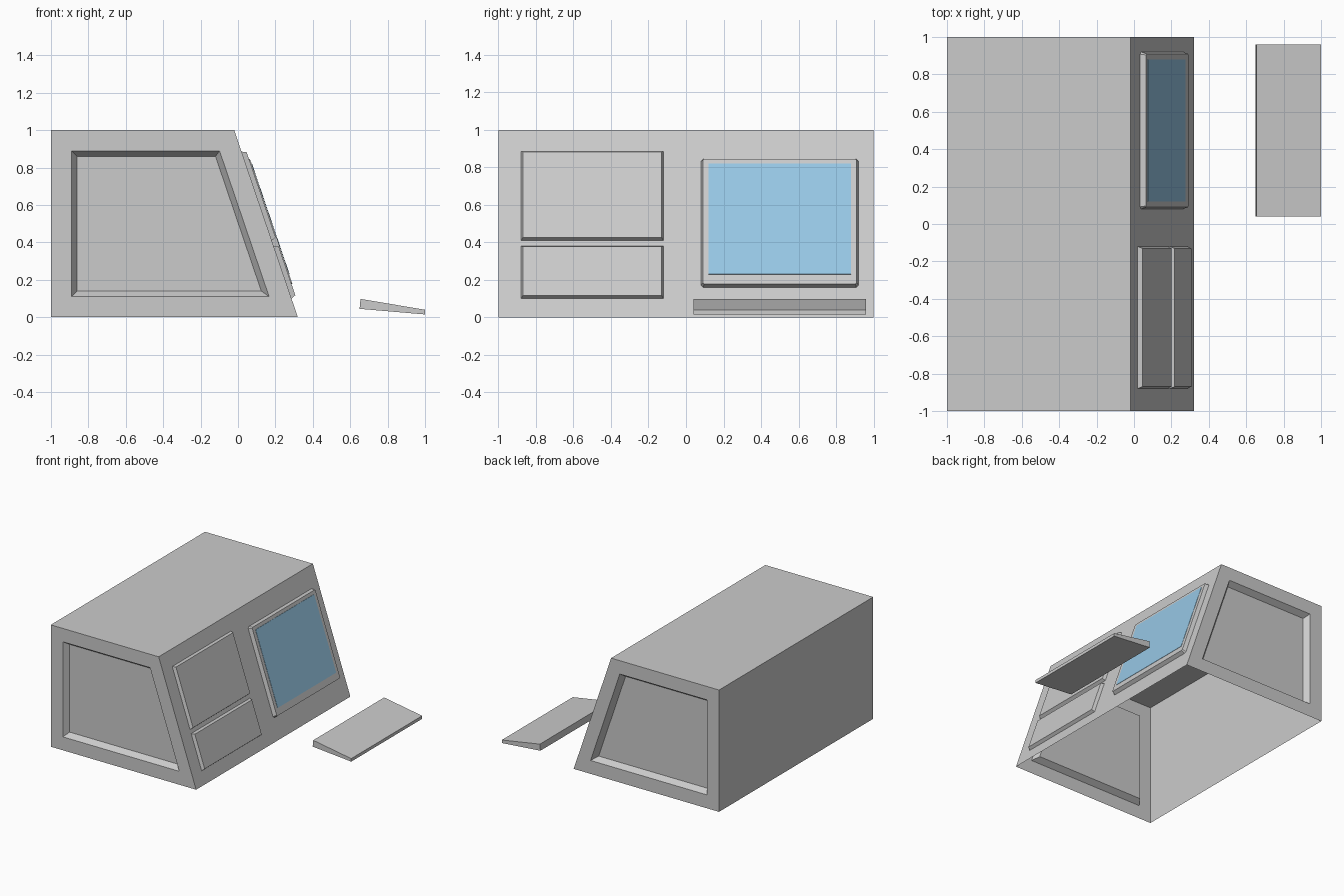
import bpy
import bmesh
from mathutils import Vector

if "Cube" in bpy.data.objects:
    bpy.data.objects.remove(bpy.data.objects["Cube"], do_unlink=True)


def material(name, color):
    mat = bpy.data.materials.new(name)
    mat.use_nodes = True
    mat.diffuse_color = color
    mat.node_tree.nodes["Principled BSDF"].inputs["Base Color"].default_value = color
    return mat


GREY = material("light grey", (0.6, 0.6, 0.6, 1))
BLUE = material("glass blue", (0.31, 0.58, 0.79, 1))

DEPTH = 1.0                 # half length of the shell
FOOT, LEAN = 0.32, 0.34     # sloped wall: x = FOOT - LEAN * z
NORMAL = Vector((1, 0, LEAN)).normalized()


def finish(bm, name, mat):
    mesh = bpy.data.meshes.new(name)
    bm.to_mesh(mesh)
    bm.free()
    mesh.materials.append(mat)
    obj = bpy.data.objects.new(name, mesh)
    bpy.context.collection.objects.link(obj)
    return obj


def prism(profile, y0, y1):
    """Extrude an x-z profile along y, returning the mesh and its bottom face."""
    bm = bmesh.new()
    front = [bm.verts.new((x, y0, z)) for x, z in profile]
    back = [bm.verts.new((x, y1, z)) for x, z in profile]
    bm.faces.new(front)
    bm.faces.new(back[::-1])
    for i in range(len(profile)):
        j = (i + 1) % len(profile)
        bm.faces.new((front[i], back[i], back[j], front[j]))
    bmesh.ops.recalc_face_normals(bm, faces=bm.faces)
    bm.normal_update()
    return bm


def on_slope(y, z, out=0.0):
    return Vector((FOOT - LEAN * z, y, z)) + NORMAL * out


def slope_panel(name, y0, y1, z0, z1, mat, height, taper, chamfer=0.0, lift=0.0):
    """Raised plate lying on the sloped wall, open where it meets the wall."""
    c = chamfer
    if c:
        outline = [(y0 + c, z0), (y1 - c, z0), (y1, z0 + c), (y1, z1 - c),
                   (y1 - c, z1), (y0 + c, z1), (y0, z1 - c), (y0, z0 + c)]
    else:
        outline = [(y0, z0), (y1, z0), (y1, z1), (y0, z1)]
    bm = bmesh.new()
    face = bm.faces.new([bm.verts.new(on_slope(y, z, lift)) for y, z in outline])
    bm.normal_update()
    bmesh.ops.inset_individual(bm, faces=[face], thickness=taper, depth=height,
                               use_even_offset=True)
    return finish(bm, name, mat)


# Shell, open underneath, with a recessed panel in each end
bm = prism([(-1, 0), (FOOT, 0), (FOOT - LEAN, 1), (-1, 1)], -DEPTH, DEPTH)
bottom = [f for f in bm.faces if f.normal.z < -0.9]
bmesh.ops.delete(bm, geom=bottom, context='FACES_ONLY')
ends = [f for f in bm.faces if abs(f.normal.y) > 0.9]
bmesh.ops.inset_individual(bm, faces=ends, thickness=0.11, use_even_offset=True)
bmesh.ops.inset_individual(bm, faces=ends, thickness=0.03, depth=-0.045,
                           use_even_offset=True)
finish(bm, "shell", GREY)

# Raised plates on the sloped wall
slope_panel("upper_panel", -0.88, -0.12, 0.41, 0.885, GREY, 0.025, 0.01)
slope_panel("lower_panel", -0.88, -0.12, 0.10, 0.38, GREY, 0.025, 0.01)

# Window frame and its glass
slope_panel("window_frame", 0.08, 0.92, 0.16, 0.845, GREY, 0.03, 0.01, chamfer=0.012)
slope_panel("window_glass", 0.12, 0.88, 0.22, 0.81, BLUE, 0.002, 0.0005, lift=0.0305)

# Separate wedge-shaped slab beside the shell
bm = prism([(0.65, 0.045), (1.0, 0.015), (1.0, 0.04), (0.655, 0.098)], 0.04, 0.96)
finish(bm, "loose_slab", GREY)
